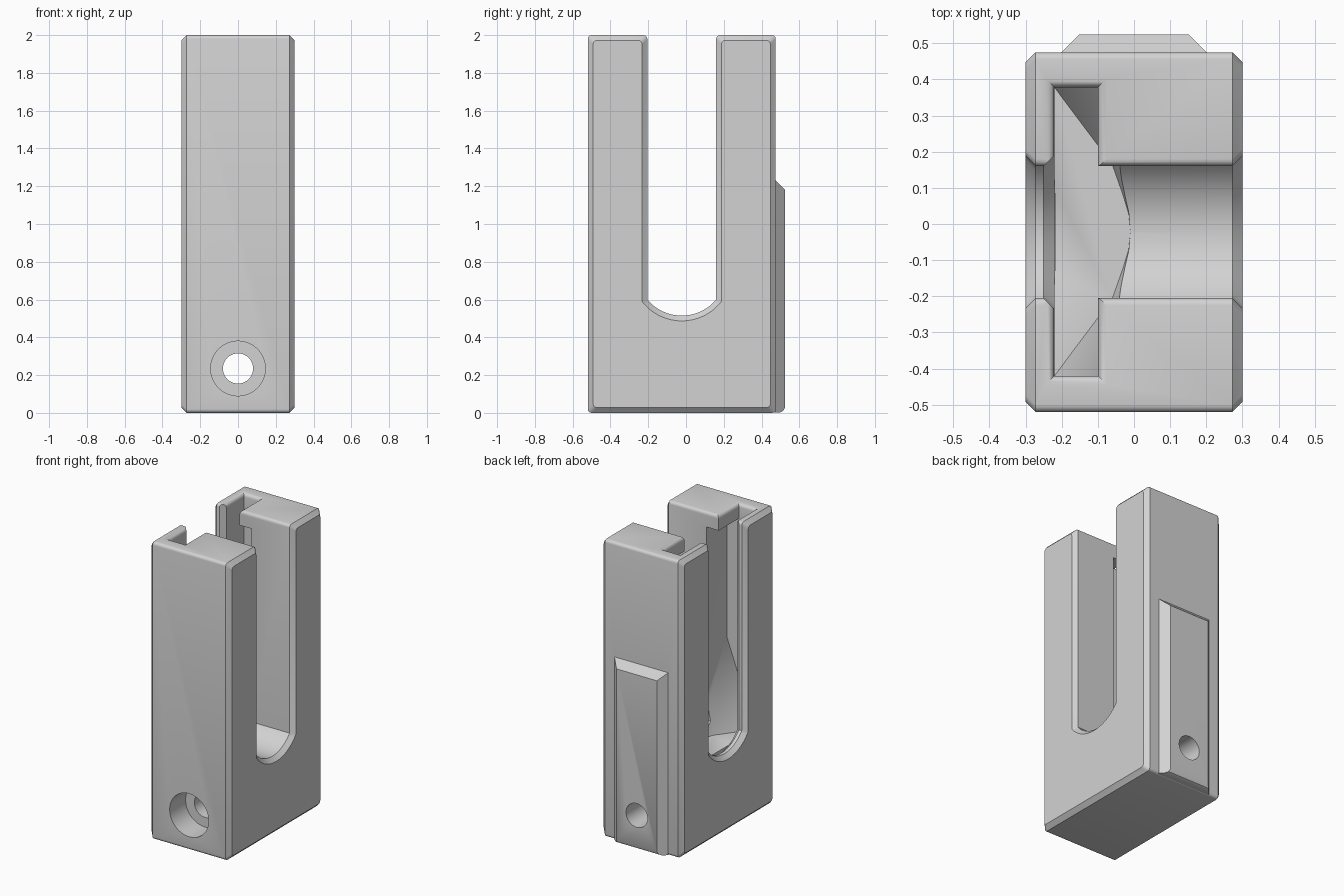
import bpy, bmesh
from math import sin, cos, asin, pi, sqrt
from mathutils import Vector

if "Cube" in bpy.data.objects:
    bpy.data.objects.remove(bpy.data.objects["Cube"], do_unlink=True)

grey = bpy.data.materials.new("light_grey")
grey.use_nodes = True
grey.diffuse_color = (0.65, 0.65, 0.65, 1)
grey.node_tree.nodes["Principled BSDF"].inputs["Base Color"].default_value = grey.diffuse_color

FRONT, BACK, TOP = -0.52, 0.475, 2.0
SLOT_Y, SLOT_W, SLOT_R, SLOT_Z = -0.0225, 0.1825, 0.238, 0.515
CHAMFER = 0.028


def finish(name, bm):
    bmesh.ops.recalc_face_normals(bm, faces=bm.faces)
    mesh = bpy.data.meshes.new(name)
    bm.to_mesh(mesh)
    bm.free()
    mesh.materials.append(grey)
    obj = bpy.data.objects.new(name, mesh)
    bpy.context.collection.objects.link(obj)
    return obj


def loft(name, sections):
    """Skin a row of matching closed sections and cap both ends."""
    bm = bmesh.new()
    rings = [[bm.verts.new(p) for p in s] for s in sections]
    for a, b in zip(rings, rings[1:]):
        for i in range(len(a)):
            j = (i + 1) % len(a)
            bm.faces.new((a[i], a[j], b[j], b[i]))
    bm.faces.new(rings[0])
    bm.faces.new(rings[-1])
    return finish(name, bm)


def hull(name, points):
    bm = bmesh.new()
    for p in points:
        bm.verts.new(p)
    bmesh.ops.convex_hull(bm, input=bm.verts)
    return finish(name, bm)


def boolean(target, tool, operation):
    tool.hide_render = True
    mod = target.modifiers.new("boolean", "BOOLEAN")
    mod.operation, mod.solver, mod.object = operation, "EXACT", tool
    bpy.context.view_layer.objects.active = target
    bpy.ops.object.modifier_apply(modifier=mod.name)
    bpy.data.objects.remove(tool, do_unlink=True)


def rounded(a, corner, b, r=0.02, n=4):
    """Points of a small fillet at a right-angled corner."""
    c = Vector(corner)
    u = (Vector(a) - c).normalized() * r
    v = (Vector(b) - c).normalized() * r
    return [tuple(c + u * (1 - sin(t)) + v * (1 - cos(t)))
            for t in (pi / 2 * k / n for k in range(n + 1))]


def slot_arc(d, n=24):
    """Curved slot bottom, from back to front, grown by d."""
    r, w = SLOT_R + d, SLOT_W + d
    limit = asin(w / r)
    return [(SLOT_Y + r * sin(t), SLOT_Z + SLOT_R - r * cos(t))
            for t in (limit * (1 - 2 * k / n) for k in range(n + 1))]


def body_profile(x, d):
    """U-shaped side outline, inset by d."""
    y0, y1, z0, z1 = FRONT + d, BACK - d, d, TOP - d
    s0, s1 = SLOT_Y - SLOT_W - d, SLOT_Y + SLOT_W + d
    arc = slot_arc(d)
    pts = rounded((y0, z1), (y0, z0), (y1, z0))
    pts += rounded((y0, z0), (y1, z0), (y1, z1))
    pts += rounded((y1, z0), (y1, z1), (s1, z1))
    pts += rounded((y1, z1), (s1, z1), (s1, z0))
    pts += arc
    pts += rounded((s0, z0), (s0, z1), (y0, z1))
    pts += rounded((s0, z1), (y0, z1), (y0, z0))
    return [(x, y, z) for y, z in pts]


def slot_profile(x, d):
    arc = slot_arc(d)
    pts = [(arc[0][0], TOP + 0.1)] + arc + [(arc[-1][0], TOP + 0.1)]
    return [(x, y, z) for y, z in pts]


def rect(x0, x1, y0, y1, z):
    return [(x0, y0, z), (x1, y0, z), (x1, y1, z), (x0, y1, z)]


def plate_section(y, half, z0, z1):
    return [(-half, y, z0), (half, y, z0), (half, y, z1), (-half, y, z1)]


def circle(y, r, n=48):
    return [(r * cos(2 * pi * k / n), y, 0.235 + r * sin(2 * pi * k / n)) for k in range(n)]


# Forked body with chamfered sides
body = loft("forked_body", [body_profile(x, d) for x, d in
                            ((-0.3, CHAMFER), (-0.3 + CHAMFER, 0), (0.3 - CHAMFER, 0), (0.3, CHAMFER))])

# Raised pad on the back
pad = loft("back_pad", [plate_section(0.42, 0.2, 0.003, 1.23),
                        plate_section(BACK, 0.2, 0.003, 1.23),
                        plate_section(0.50, 0.175, 0.003, 1.205),
                        plate_section(0.516, 0.159, 0.012, 1.19),
                        plate_section(0.524, 0.151, 0.028, 1.181)])
boolean(body, pad, "UNION")

# Inner pocket with sloped corners running down to a flat floor
Y0, Y1, X0, X1 = -0.42, 0.378, -0.22, -0.01
side = [(X0, 0.399), (-0.06, 0.185), (-0.03, 0.1), (-0.015, 0.05)]
floor = [(x, -0.021 + s * y, 0.512) for s in (-1, 1) for x, y in side]
floor.append((X1, -0.021, 0.512))
pocket = hull("pocket_cutter", floor + rect(X0, X1, Y0, Y1, 1.08) + rect(X0, X1, Y0, Y1, 1.9))
boolean(body, pocket, "DIFFERENCE")

# Narrower top opening with a rounded rim
steps = [(1.85, 0)]
for k in range(5):
    t = pi / 2 * k / 4
    steps.append((TOP - 0.025 * (1 - sin(t)), 0.025 * (1 - cos(t))))
steps.append((TOP + 0.05, 0.025))
opening = loft("opening_cutter", [rect(X0 - f, -0.1 + f, Y0 - f, Y1 + f, z) for z, f in steps])
boolean(body, opening, "DIFFERENCE")

# Chamfer on the inside of the thin slotted wall
flare = loft("wall_chamfer_cutter", [slot_profile(-0.25, 0.0005), slot_profile(X0, 0.03),
                                     slot_profile(X0 + 0.002, 0.03)])
boolean(body, flare, "DIFFERENCE")

# Counterbored screw hole
hole = loft("screw_hole_cutter", [circle(-0.6, 0.145), circle(-0.35, 0.145),
                                  circle(-0.35, 0.08), circle(0.6, 0.08)])
boolean(body, hole, "DIFFERENCE")

# Smooth curves, sharp edges
bpy.ops.object.select_all(action="DESELECT")
body.select_set(True)
bpy.context.view_layer.objects.active = body
bpy.ops.object.shade_smooth_by_angle(angle=pi / 6)
